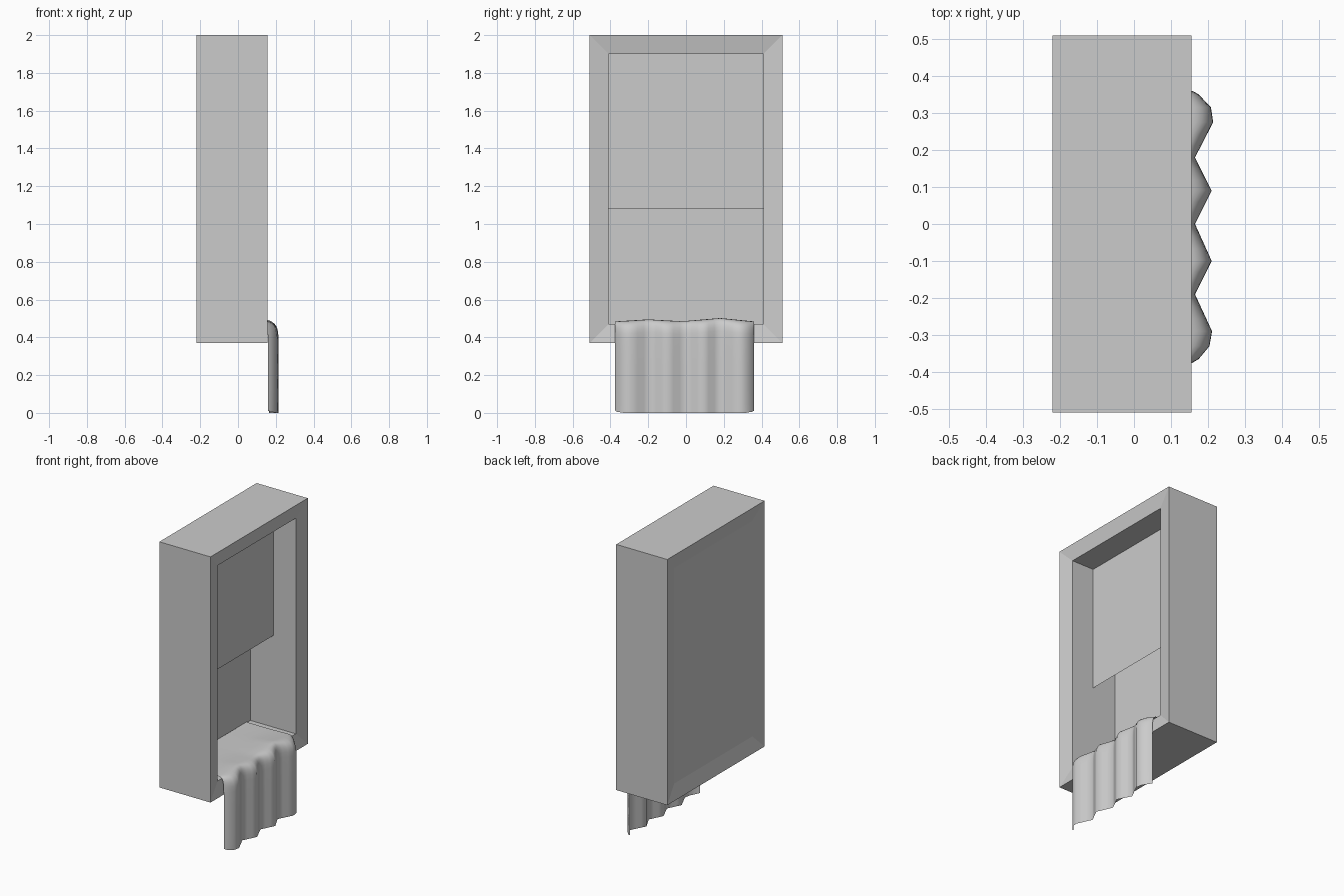
import bpy, bmesh, math

if "Cube" in bpy.data.objects:
    bpy.data.objects.remove(bpy.data.objects["Cube"])


def make_object(name, bm):
    bmesh.ops.recalc_face_normals(bm, faces=bm.faces)
    mesh = bpy.data.meshes.new(name)
    bm.to_mesh(mesh)
    bm.free()
    obj = bpy.data.objects.new(name, mesh)
    bpy.context.collection.objects.link(obj)
    return obj


def lerp_points(points, t):
    """Piecewise-linear lookup in a list of (t, value) pairs."""
    for (a, va), (b, vb) in zip(points, points[1:]):
        if t <= b:
            return va + (vb - va) * max(0, t - a) / (b - a)
    return points[-1][1]


# Housing: rectangular rings from back recess, round the shell, into the cavity
HALF_Y, Z0, Z1, RIM = 0.51, 0.37, 2.0, 0.10
RINGS = [(-0.20, RIM), (-0.22, 0), (0.155, 0), (0.137, RIM), (-0.195, RIM)]
bm = bmesh.new()
loops = []
for x, inset in RINGS:
    y, lo, hi = HALF_Y - inset, Z0 + inset, Z1 - inset
    loops.append([bm.verts.new((x, *p)) for p in ((-y, lo), (y, lo), (y, hi), (-y, hi))])
for a, b in zip(loops, loops[1:]):
    for i in range(4):
        j = (i + 1) % 4
        bm.faces.new((a[i], a[j], b[j], b[i]))
bm.faces.new(loops[0])
bm.faces.new(loops[-1])
make_object("housing", bm)

# Inner panel: thin sheet set back in the upper half of the opening
bm = bmesh.new()
bm.faces.new([bm.verts.new((-0.025, y, z))
              for y, z in ((-0.41, 1.08), (0.41, 1.08), (0.41, 1.90), (-0.41, 1.90))])
make_object("inner_panel", bm)

# Hanging cloth: pleated sheet lying on the cavity floor and draped over the sill
PLEATS = [(-0.375, 0.158), (-0.365, 0.175), (-0.33, 0.204), (-0.29, 0.211),
          (-0.19, 0.165), (-0.10, 0.210), (0.0, 0.165), (0.09, 0.210),
          (0.18, 0.165), (0.275, 0.214), (0.315, 0.208), (0.35, 0.175), (0.36, 0.158)]
TOP = [(-0.375, 0.484), (-0.2, 0.495), (-0.02, 0.485), (0.18, 0.502), (0.36, 0.484)]
ys = []
for (a, _), (b, _) in zip(PLEATS, PLEATS[1:]):
    n = max(1, round((b - a) / 0.03))
    ys += [a + (b - a) * k / n for k in range(n)]
ys.append(PLEATS[-1][0])

bm = bmesh.new()
columns = []
for y in ys:
    front, top = lerp_points(PLEATS, y), lerp_points(TOP, y)
    rx, rz = front - 0.12, 0.10
    path = [(-0.19, 0.48), (-0.05, 0.48), (0.06, 0.5 * (0.48 + top))]
    for k in range(9):
        ang = math.pi / 2 * k / 8
        # squarish bend over the sill
        path.append((0.12 + rx * math.sin(ang) ** 0.7,
                     top - rz + rz * math.cos(ang) ** 0.7 if k < 8 else top - rz))
    # rounded lower corners
    edge = min(y - ys[0], ys[-1] - y)
    low = 0.012 * max(0, 1 - edge / 0.02)
    path += [(front, 0.25), (front, 0.12), (front, low)]
    columns.append([bm.verts.new((x, y, z)) for x, z in path])
for a, b in zip(columns, columns[1:]):
    for i in range(len(a) - 1):
        bm.faces.new((a[i], b[i], b[i + 1], a[i + 1]))
cloth = make_object("hanging_cloth", bm)
for poly in cloth.data.polygons:
    poly.use_smooth = True
